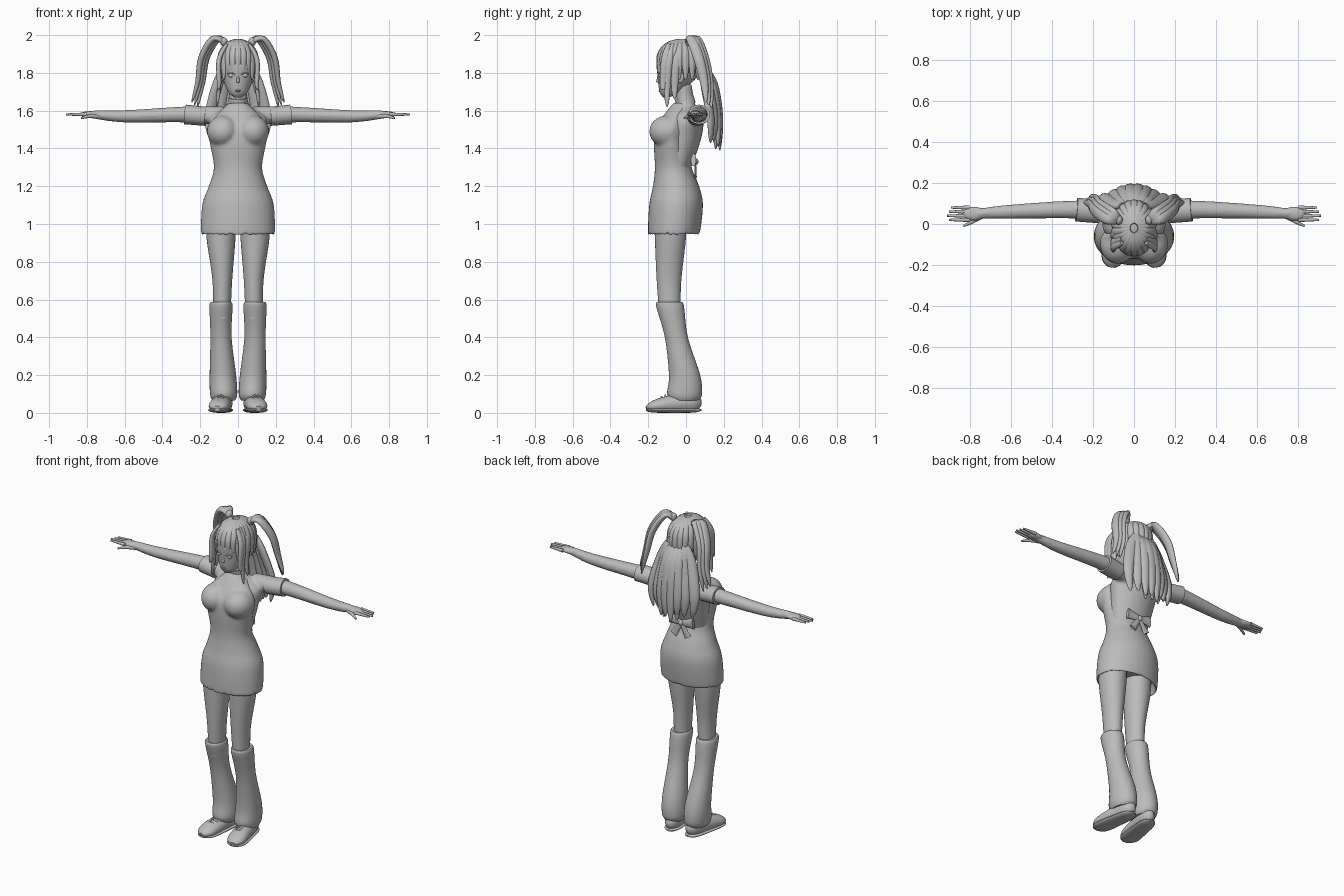
import bpy, bmesh, math
from mathutils import Vector, Matrix

if "Cube" in bpy.data.objects:
    bpy.data.objects.remove(bpy.data.objects["Cube"])

COLOUR = (.5, .5, .5, 1)
grey = bpy.data.materials.new("clay grey")
grey.use_nodes = True
grey.diffuse_color = COLOUR
grey.node_tree.nodes["Principled BSDF"].inputs["Base Color"].default_value = COLOUR

ACROSS, DEPTH, UP = Vector((1, 0, 0)), Vector((0, 1, 0)), Vector((0, 0, 1))


def spline(points, steps=5):
    """Catmull-Rom curve through points of any dimension."""
    curve, last = [], len(points) - 1
    for i in range(last):
        before, start, end, after = (Vector(points[max(0, min(last, i + k))]) for k in range(-1, 3))
        for s in range(steps):
            t = s / steps
            linear = end - before
            square = 2 * before - 5 * start + 4 * end - after
            cubic = 3 * start - before - 3 * end + after
            curve.append(start + (linear * t + square * t ** 2 + cubic * t ** 3) / 2)
    return curve + [Vector(points[-1])]


def skin(bm, sections, side, level=False, sides=16):
    """Join elliptical sections (position, radius along side, other radius)."""
    rings, last = [], len(sections) - 1
    for i, (centre, wide, thick) in enumerate(sections):
        forward = sections[min(i + 1, last)][0] - sections[max(i - 1, 0)][0]
        tangent = UP if level else forward.normalized()
        u = (side - tangent * side.dot(tangent)).normalized()
        v = tangent.cross(u)
        angles = [math.tau * k / sides for k in range(sides)]
        rings.append([bm.verts.new(centre + u * wide * math.cos(a) + v * thick * math.sin(a))
                      for a in angles])
    for lower, upper in zip(rings, rings[1:]):
        for k in range(sides):
            bm.faces.new((lower[k - 1], lower[k], upper[k], upper[k - 1]))
    bm.faces.new(rings[0])
    bm.faces.new(rings[-1])


def ring(z, width, front, back, x=0):
    return x, (front + back) / 2, z, width, (back - front) / 2


def loft(bm, *rings):
    """Stack level rings into a smooth body."""
    sections = [(p.xyz if len(p) < 4 else Vector(p[:3]), p[3], p[4]) for p in spline(rings)]
    skin(bm, sections, ACROSS, level=True, sides=32)


def limb(bm, points, start, end, flat=1, side=DEPTH):
    """Tube that tapers evenly from start to end radius."""
    path = spline(points)
    radii = [start + (end - start) * i / (len(path) - 1) for i in range(len(path))]
    skin(bm, [(p, r, r * flat) for p, r in zip(path, radii)], side)


def lock(bm, points, width, side=DEPTH):
    """Flattened strand of hair, full in the middle and pointed at the tip."""
    path = spline(points)
    sections = []
    for i, p in enumerate(path):
        swell = math.sin(math.pi * (.15 + .84 * i / (len(path) - 1))) ** .6
        sections.append((p, width * swell, width * swell * .6))
    skin(bm, sections, side, sides=12)


def ball(bm, centre, radii):
    shape = Matrix.Translation(centre) @ Matrix.Diagonal((*radii, 1))
    bmesh.ops.create_uvsphere(bm, u_segments=24, v_segments=12, radius=1, matrix=shape)


def finish(bm, name, mirror=True, fuse=False):
    bmesh.ops.recalc_face_normals(bm, faces=bm.faces)
    mesh = bpy.data.meshes.new(name)
    bm.to_mesh(mesh)
    bm.free()
    mesh.materials.append(grey)
    part = bpy.data.objects.new(name, mesh)
    bpy.context.collection.objects.link(part)
    for other in bpy.context.selected_objects:
        other.select_set(False)
    part.select_set(True)
    bpy.context.view_layer.objects.active = part
    bpy.ops.object.shade_smooth_by_angle(angle=math.radians(50))
    if mirror:
        part.modifiers.new("Mirror", 'MIRROR').use_mirror_merge = False
    if fuse:
        remesh = part.modifiers.new("Fuse", 'REMESH')
        remesh.mode, remesh.voxel_size, remesh.use_smooth_shade = 'VOXEL', .009, True
        part.modifiers.new("Relax", 'SMOOTH').iterations = 6


# Back, neck, arms and palms fused into one skin
bm = bmesh.new()
loft(bm, ring(z=1.25, width=.11, front=-.13, back=.01),
     ring(z=1.45, width=.14, front=-.12, back=.08),
     ring(z=1.56, width=.15, front=-.09, back=.09),
     ring(z=1.63, width=.06, front=-.05, back=.05),
     ring(z=1.74, width=.045, front=-.06, back=.03))
limb(bm, [(.08, .05, 1.57), (.27, .07, 1.58), (.6, .06, 1.57), (.76, .05, 1.58)], start=.056, end=.024, flat=.95)
ball(bm, centre=(.78, .05, 1.58), radii=(.06, .036, .018))
finish(bm, "upper_body", fuse=True)

# Fingers and thumb
bm = bmesh.new()
for finger in range(4):
    y = .08 - finger * .02
    reach = .91 - .01 * abs(finger - 2)
    limb(bm, [(.8, y, 1.58), (reach, y, 1.58)], start=.011, end=.005)
limb(bm, [(.74, .04, 1.57), (.79, .01, 1.57), (.83, -.01, 1.56)], start=.014, end=.005)
finish(bm, "fingers")

# Sleeves
bm = bmesh.new()
limb(bm, [(.17, .06, 1.57), (.28, .07, 1.58)], start=.056, end=.058, flat=.9)
finish(bm, "sleeve")

# Fitted dress, hollow at the hem and low at the back
bm = bmesh.new()
loft(bm, ring(z=1, width=.17, front=-.17, back=.05),
     ring(z=.94, width=.195, front=-.2, back=.07),
     ring(z=1.1, width=.19, front=-.195, back=.09),
     ring(z=1.2, width=.155, front=-.175, back=.07),
     ring(z=1.3, width=.128, front=-.165, back=.03),
     ring(z=1.43, width=.15, front=-.17, back=.01),
     ring(z=1.52, width=.16, front=-.155, back=0),
     ring(z=1.64, width=.05, front=-.07, back=.03))
ball(bm, centre=(.08, -.1, 1.49), radii=(.085, .095, .085))
finish(bm, "dress", fuse=True)

# Collar
bm = bmesh.new()
limb(bm, [(0, 0, 1.63), (0, -.01, 1.67)], start=.053, end=.05)
finish(bm, "collar", mirror=False)

# Bow at the back of the waist
bm = bmesh.new()
limb(bm, [(0, .05, 1.33), (.08, .04, 1.34)], start=.014, end=.035, flat=.4, side=UP)
limb(bm, [(0, .05, 1.33), (.05, .05, 1.25)], start=.01, end=.024, flat=.3, side=ACROSS)
ball(bm, centre=(0, .05, 1.33), radii=(.016, .016, .018))
finish(bm, "back_bow")

# Legs
bm = bmesh.new()
loft(bm, ring(z=1.08, width=.08, front=-.17, back=0, x=.09),
     ring(z=.93, width=.077, front=-.165, back=0, x=.09),
     ring(z=.7, width=.052, front=-.155, back=-.025, x=.083),
     ring(z=.5, width=.046, front=-.14, back=-.03, x=.086))
finish(bm, "leg")

# Flared leg warmers
bm = bmesh.new()
loft(bm, ring(z=.588, width=.055, front=-.155, back=-.02, x=.09),
     ring(z=.56, width=.061, front=-.157, back=-.01, x=.09),
     ring(z=.4, width=.056, front=-.112, back=.01, x=.09),
     ring(z=.2, width=.07, front=-.09, back=.075, x=.08),
     ring(z=.1, width=.072, front=-.1, back=.085, x=.076),
     ring(z=.065, width=.06, front=-.08, back=.065, x=.076))
finish(bm, "leg_warmer")


# Shoes: domed upper on a flat sole, splayed toward the toe
def shoe(bm, heel, toe, grow):
    sections, count = [], 20
    for i in range(count + 1):
        t = i / count
        closing = max(.1, 1 - abs(2 * t - 1) ** 5) ** .5
        height = toe + (heel - toe) * (1 - t * t)
        centre = Vector((.065 + .045 * t, .08 - .29 * t, height / 2))
        sections.append((centre, (.045 + .015 * t + grow) * closing, height / 2 * closing))
    skin(bm, sections, ACROSS, sides=20)


for name, heel, toe, grow in (("shoe_upper", .11, .055, 0), ("shoe_sole", .03, .03, .003)):
    bm = bmesh.new()
    shoe(bm, heel, toe, grow)
    finish(bm, name)

# Laces across each shoe
bm = bmesh.new()
for row in range(3):
    x, y, z = .085 + row * .004, -.09 - row * .02, .1 - row * .008
    limb(bm, [(x - .03, y, z - .02), (x, y, z), (x + .03, y, z - .02)], start=.005, end=.005)
finish(bm, "shoe_laces")

# Head with nose and lips
bm = bmesh.new()
loft(bm, ring(z=1.67, width=.018, front=-.12, back=-.09),
     ring(z=1.7, width=.052, front=-.14, back=-.03),
     ring(z=1.78, width=.083, front=-.15, back=.06),
     ring(z=1.86, width=.09, front=-.15, back=.08),
     ring(z=1.95, width=.05, front=-.08, back=.04))
limb(bm, [(0, -.145, 1.79), (0, -.15, 1.75)], start=.005, end=.009, side=ACROSS)
for z in (1.703, 1.71):
    ball(bm, centre=(0, -.137, z), radii=(.015, .008, .004))
finish(bm, "head", mirror=False)

# Eyes, lashes and ears
bm = bmesh.new()
ball(bm, centre=(.035, -.138, 1.787), radii=(.018, .008, .011))
limb(bm, [(.015, -.148, 1.79), (.035, -.148, 1.8), (.055, -.134, 1.795)], start=.003, end=.003, side=UP)
ball(bm, centre=(.088, -.03, 1.775), radii=(.01, .02, .03))
finish(bm, "eyes_and_ears")

# Hair cap
bm = bmesh.new()
ball(bm, centre=(0, -.015, 1.862), radii=(.1, .115, .11))
finish(bm, "hair_cap", mirror=False)

# Strands fanning from the crown: short fringe in front, longer elsewhere
bm = bmesh.new()
STRANDS = 22
for i in range(STRANDS):
    turn = math.tau * i / STRANDS
    s, c = math.sin(turn), math.cos(turn)
    drop = -28 - 5 * (i % 2) if c > .7 else -60
    path = []
    for k in range(6):
        tilt = math.radians(80 + (drop - 80) * k / 5)
        reach = math.cos(max(tilt, 0))
        path.append((.1 * s * reach, -.02 - .128 * c * reach, 1.86 + .113 * math.sin(tilt)))
    lock(bm, path, width=.021, side=Vector((c, s, 0)))
finish(bm, "crown_strands", mirror=False)

# Long back hair in two layers of tapering locks
bm = bmesh.new()
for layer, count, spread in ((0, 7, .15), (1, 6, .1)):
    for i in range(count):
        f = 2 * i / (count - 1) - 1
        back = .1 + .03 * (1 - f * f) + .02 * layer
        tip = 1.38 + .05 * abs(f) + .025 * (i % 2)
        lock(bm, [(f * .06, .09, 1.84), (f * spread * .7, back, 1.74), (f * spread, back + .03, 1.56),
                  (f * spread * .9, back + .03, tip)], width=.034, side=Vector((1, -f / 2, 0)))
finish(bm, "long_back_hair", mirror=False)

# Side locks framing the face
bm = bmesh.new()
for y, tip in ((-.11, 1.71), (-.09, 1.62), (-.05, 1.66)):
    lock(bm, [(.06, y + .02, 1.95), (.1, y, 1.87), (.1, y - .01, 1.74), (.11, y - .01, tip)], width=.022)
finish(bm, "side_locks")

# High pigtails made of overlapping locks
bm = bmesh.new()
for shift in (-.014, 0, .014):
    y = .02 - shift
    lock(bm, [(.07, .02, 1.96), (.12 + shift, y + .02, 1.98), (.18 + shift, y + .06, 1.88),
              (.2 + shift, y + .09, 1.75), (.23 + shift, y + .1, 1.63 + shift)], width=.028)
finish(bm, "pigtail")

# Ties at the pigtail roots
bm = bmesh.new()
ball(bm, centre=(.075, .02, 1.965), radii=(.02, .024, .024))
finish(bm, "hair_tie")
